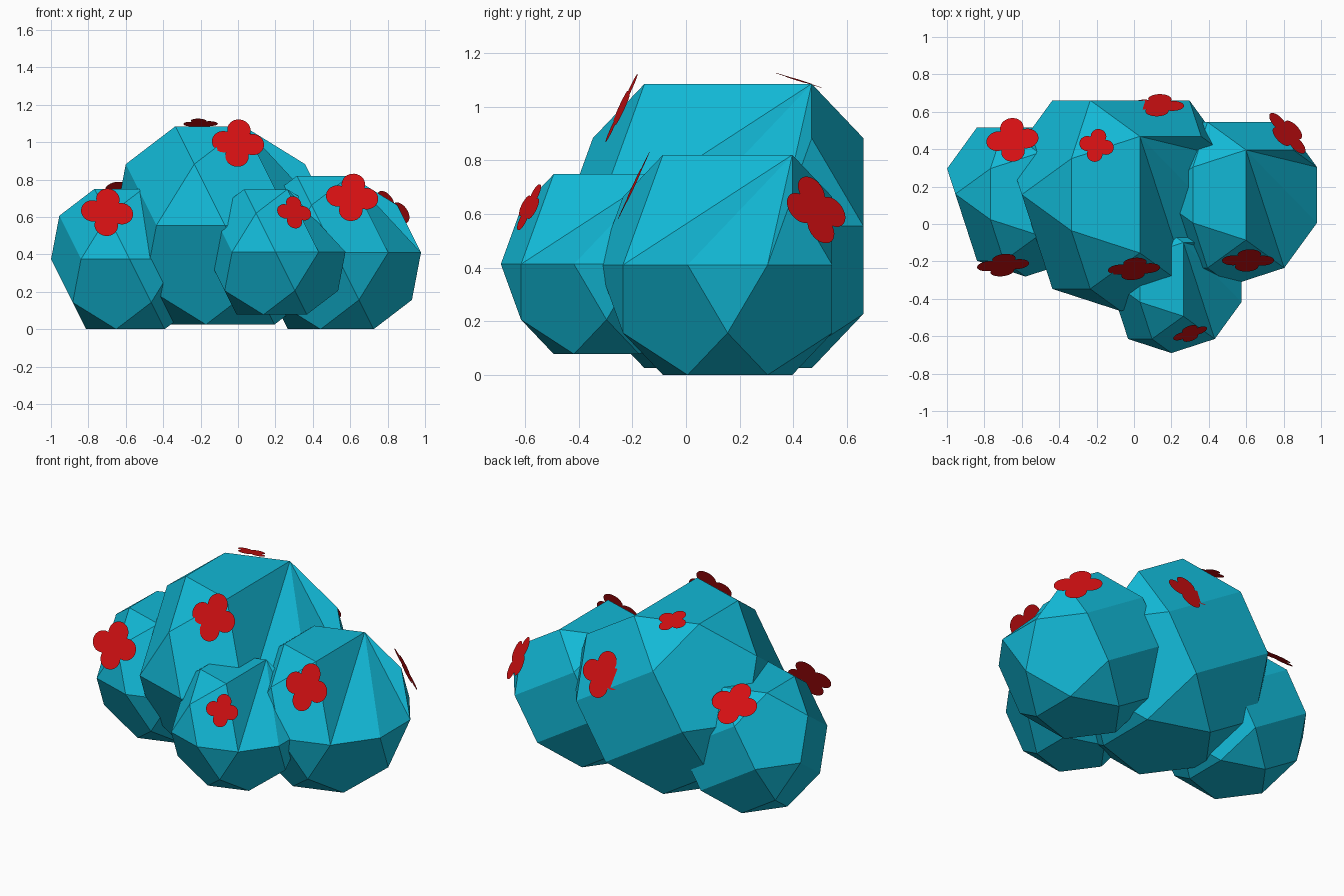
import bpy, bmesh
from math import sin, cos, radians, sqrt
from mathutils import Vector

cube = bpy.data.objects.get("Cube")
if cube:
    bpy.data.objects.remove(cube, do_unlink=True)


def material(name, rgb):
    m = bpy.data.materials.new(name)
    m.use_nodes = True
    m.diffuse_color = (*rgb, 1)
    m.node_tree.nodes["Principled BSDF"].inputs["Base Color"].default_value = (*rgb, 1)
    return m


teal = material("teal foliage", (0.006, 0.48, 0.67))
red = material("red petals", (0.65, 0.005, 0.006))


def add_object(name, bm, mat):
    me = bpy.data.meshes.new(name)
    bm.to_mesh(me)
    bm.free()
    me.materials.append(mat)
    ob = bpy.data.objects.new(name, me)
    bpy.context.collection.objects.link(ob)
    return ob


# Faceted clump: layered five-fold rings with a few corners knocked off
RINGS = {  # name: (radius, height, first angle, step)
    "top": (0.5257, 0.8507, 0, 72),
    "upper": (0.8507, 0.5257, 36, 72),
    "middle": (1.0, 0.0, 18, 36),
    "lower": (0.8507, -0.5257, 0, 72),
    "bottom": (0.5257, -0.8507, 36, 72),
}
MISSING = {("top", 0), ("upper", 324), ("middle", 90), ("middle", 198)}
DENT = [("top", 72), ("top", 288), ("middle", 306),
        ("middle", 342), ("middle", 18), ("upper", 36)]


def clump(name, center, size):
    bm = bmesh.new()
    v = {}
    for ring, (r, z, start, step) in RINGS.items():
        for a in range(start, 360, step):
            if (ring, a) not in MISSING:
                t = radians(a)
                co = Vector((r * cos(t), r * sin(t), z))
                v[ring, a] = bm.verts.new(co * size + Vector(center))
    bmesh.ops.convex_hull(bm, input=bm.verts[:])
    # Replace the convex cover over the knocked-off corner with a shallow dent
    dent = [v[k] for k in DENT]
    cover = [f for f in bm.faces if all(c in dent for c in f.verts)]
    bmesh.ops.delete(bm, geom=cover, context="FACES")
    for i in range(1, len(dent) - 1):
        bm.faces.new((dent[0], dent[i], dent[i + 1]))
    bmesh.ops.recalc_face_normals(bm, faces=bm.faces[:])
    bmesh.ops.dissolve_limit(bm, angle_limit=radians(0.5),
                             verts=bm.verts[:], edges=bm.edges[:])
    add_object(name, bm, teal)


clump("main_clump", (-0.07, 0.157, 0.555), 0.623)
clump("left_clump", (0.52, 0.155, 0.41), 0.482)
clump("right_clump", (-0.58, 0.16, 0.375), 0.441)
clump("front_clump", (0.20, -0.296, 0.413), 0.394)


# Flat four-petal blossoms
def blossom(name, center, normal, size):
    bm = bmesh.new()
    n = Vector(normal).normalized()
    side = Vector((0, 0, 1)).cross(n).normalized()
    up = n.cross(side)
    verts = []
    for i in range(64):
        t = radians(i * 360 / 64)
        p = radians((i * 360 / 64 + 45) % 90 - 45)
        r = size * (0.55 * cos(p) + sqrt(0.45 ** 2 - (0.55 * sin(p)) ** 2))
        t -= radians(6)
        verts.append(bm.verts.new(Vector(center) + side * r * cos(t) + up * r * sin(t)))
    bm.faces.new(verts)
    add_object(name, bm, red)


blossom("main_front_blossom", (0.0, -0.24, 0.995), (0.08, -0.9, 0.42), 0.14)
blossom("right_front_blossom", (-0.70, -0.22, 0.625), (0.1, -0.9, 0.42), 0.14)
blossom("left_front_blossom", (0.61, -0.195, 0.705), (0.03, -0.9, 0.42), 0.14)
blossom("front_clump_blossom", (0.30, -0.585, 0.625), (0.3, -0.85, 0.42), 0.095)
blossom("left_back_blossom", (0.82, 0.485, 0.615), (0.65, 0.6, 0.45), 0.14)
blossom("right_back_blossom", (-0.65, 0.45, 0.71), (-0.1, 0.55, 0.83), 0.14)
blossom("main_top_blossom", (-0.20, 0.42, 1.098), (0.03, 0.3, 0.95), 0.093)
blossom("main_back_blossom", (0.13, 0.635, 0.755), (0.0, 0.9, 0.43), 0.138)
